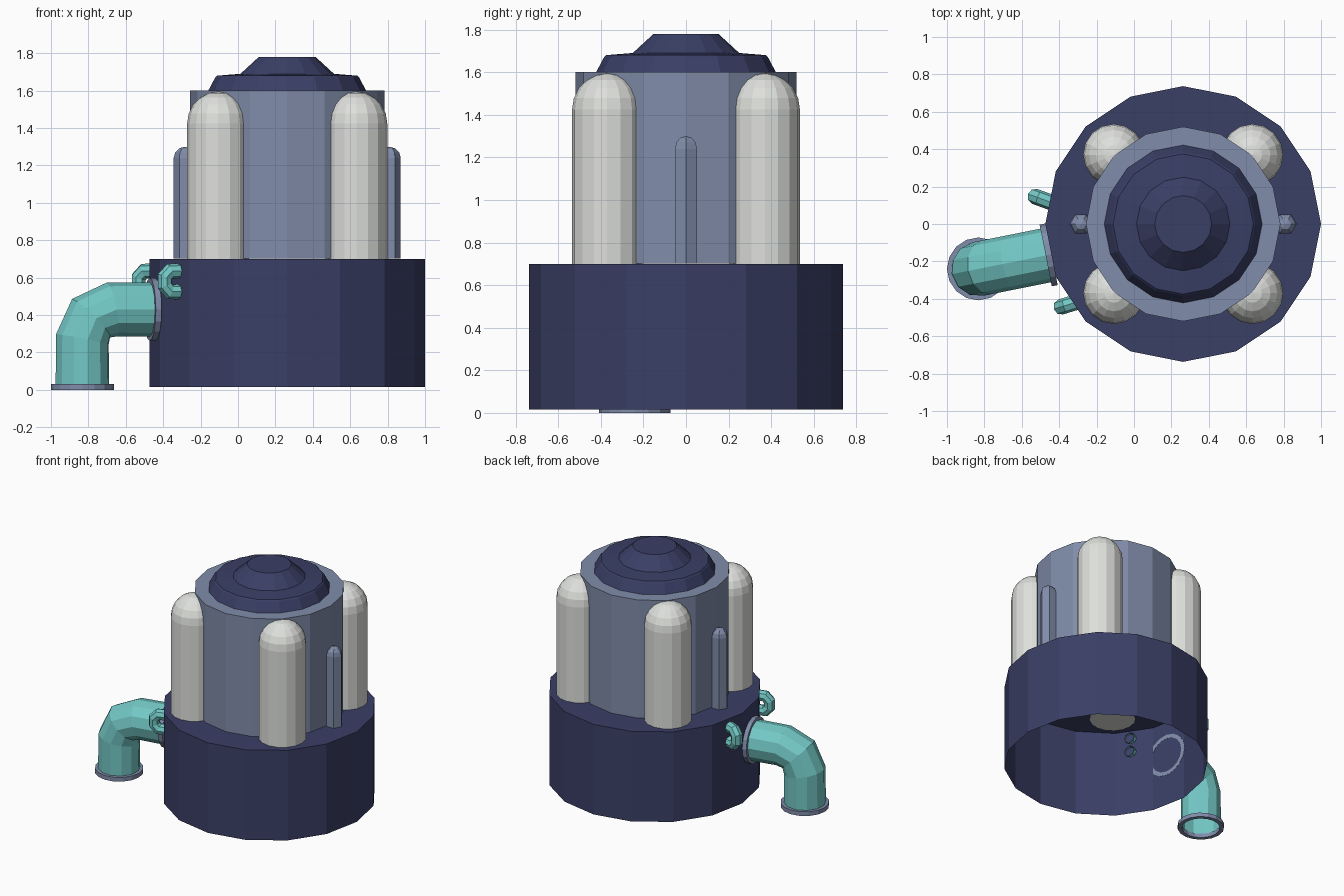
import bpy, bmesh
from math import sin, cos, pi, radians
from mathutils import Vector, Matrix

cube = bpy.data.objects.get("Cube")
if cube:
    bpy.data.objects.remove(cube)


def material(name, rgb):
    m = bpy.data.materials.new(name)
    m.use_nodes = True
    m.diffuse_color = (*rgb, 1)
    m.node_tree.nodes["Principled BSDF"].inputs["Base Color"].default_value = (*rgb, 1)
    return m


navy = material("navy", (0.042, 0.050, 0.133))
slate = material("slate_blue", (0.215, 0.262, 0.40))
teal = material("teal", (0.17, 0.58, 0.565))
white = material("off_white", (0.73, 0.745, 0.716))


def skin(name, rings, mat, matrix=None, cap_start=False, cap_end=False, loop=False):
    """Join rings of points with quads, optionally capped or closed into a loop."""
    bm = bmesh.new()
    loops = [[bm.verts.new(p) for p in ring] for ring in rings]
    pairs = list(zip(loops, loops[1:]))
    if loop:
        pairs.append((loops[-1], loops[0]))
    n = len(rings[0])
    for a, b in pairs:
        for j in range(n):
            k = (j + 1) % n
            bm.faces.new((a[j], a[k], b[k], b[j]))
    if cap_start:
        bm.faces.new(loops[0][::-1])
    if cap_end:
        bm.faces.new(loops[-1])
    bmesh.ops.remove_doubles(bm, verts=bm.verts, dist=1e-5)
    mesh = bpy.data.meshes.new(name)
    bm.to_mesh(mesh)
    bm.free()
    mesh.materials.append(mat)
    obj = bpy.data.objects.new(name, mesh)
    bpy.context.collection.objects.link(obj)
    if matrix:
        obj.matrix_world = matrix
    return obj


def lathe(name, profile, sides, mat, matrix, **options):
    rings = [[Vector((r * cos(2 * pi * j / sides), r * sin(2 * pi * j / sides), z))
              for j in range(sides)] for r, z in profile]
    return skin(name, rings, mat, matrix, **options)


def tube(name, path, radius, sides, mat, origin, angle):
    """Sweep a circle along (outward, height) points in an upright plane."""
    out = Vector((cos(angle), sin(angle), 0))
    up = Vector((0, 0, 1))
    side = up.cross(out)
    pts = [Vector(origin) + out * u + up * z for u, z in path]
    rings = []
    for i, p in enumerate(pts):
        before = (p - pts[i - 1]).normalized() if i else Vector()
        after = (pts[i + 1] - p).normalized() if i < len(pts) - 1 else Vector()
        tangent = (before + after).normalized()
        across = tangent.cross(side)
        rings.append([p + radius * (side * cos(t) + across * sin(t))
                      for t in (2 * pi * j / sides for j in range(sides))])
    return skin(name, rings, mat)


def capsule(radius, bottom, shoulder, height, steps):
    return [(radius, bottom)] + [
        (radius * cos(a), shoulder + height * sin(a))
        for a in (pi / 2 * i / steps for i in range(steps + 1))]


CX = 0.263
centre = Matrix.Translation((CX, 0, 0))

# Main drums and lid; the base is hollow and open underneath
lathe("base_drum", [(0.737, 0.015), (0.737, 0.70)], 16, navy, centre, cap_end=True)
lathe("upper_drum", [(0.52, 0.702), (0.52, 1.60)], 16, slate, centre, cap_end=True)
lathe("lid", [(0.422, 1.60), (0.385, 1.67), (0.375, 1.68), (0.25, 1.69), (0.152, 1.78)],
      16, navy, centre, cap_end=True)

# Four domed tanks around the upper drum
for fb, sy in (("front", -1), ("back", 1)):
    for lr, sx in (("left", 1), ("right", -1)):
        lathe(f"{fb}_{lr}_tank", capsule(0.165, 0.698, 1.425, 0.17, 5), 16, white,
              Matrix.Translation((CX + sx * 0.37, sy * 0.37, 0)), cap_start=True)

# Thin rods on either side
for lr, sx in (("left", 1), ("right", -1)):
    lathe(f"{lr}_rod", capsule(0.06, 0.702, 1.24, 0.06, 3), 6, slate,
          Matrix.Translation((CX + sx * 0.547, 0, 0)), cap_start=True)

# Outlet elbow pipe with a flange at each end
tilt = radians(11.25)
foot = Vector((-0.832, -0.24, 0))
tube("outlet_pipe", [(0, 0.01), (0, 0.27), (0.047, 0.383), (0.16, 0.43), (0.397, 0.43)],
     0.146, 12, teal, foot, tilt)
flange = [(0.138, 0), (0.168, 0), (0.168, 0.032), (0.138, 0.032)]
lathe("foot_flange", flange, 16, slate, Matrix.Translation(foot), loop=True)
wall = foot + Vector((cos(tilt), sin(tilt), 0)) * 0.367 + Vector((0, 0, 0.43))
lathe("wall_flange", flange, 16, slate,
      Matrix.Translation(wall) @ Matrix.Rotation(tilt, 4, "Z") @ Matrix.Rotation(pi / 2, 4, "Y"),
      loop=True)

# Small looped pipes beside the outlet
bend = [(-0.01, 0.635), (0.05, 0.635), (0.08, 0.603), (0.08, 0.557), (0.05, 0.525), (-0.01, 0.525)]
for name, spot, heading in (("back_loop_pipe", (-0.455, 0.12, 0), 160),
                            ("front_loop_pipe", (-0.315, -0.42, 0), 197)):
    tube(name, bend, 0.042, 8, teal, spot, radians(heading))
